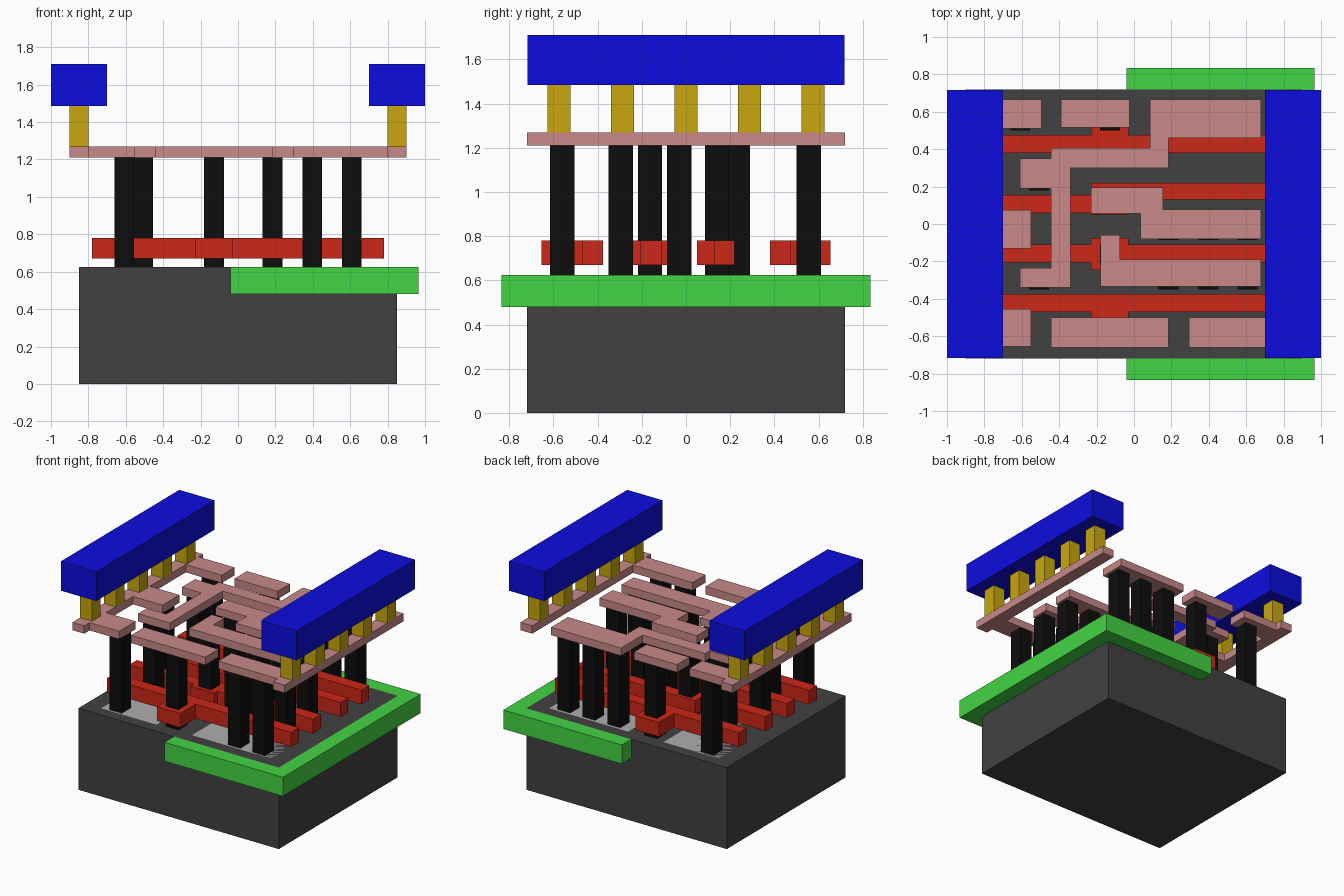
import bpy, bmesh


def material(name, rgb):
    m = bpy.data.materials.new(name)
    m.diffuse_color = (*rgb, 1)
    return m


DARK = material("dark_grey", (0.053, 0.053, 0.053))
LIGHT = material("light_grey", (0.42, 0.42, 0.42))
GREEN = material("green", (0.055, 0.66, 0.055))
RED = material("red", (0.61, 0.02, 0.009))
BLACK = material("black", (0.004, 0.004, 0.004))
PINK = material("pink", (0.58, 0.25, 0.25))
YELLOW = material("yellow", (0.58, 0.39, 0.004))
BLUE = material("blue", (0.004, 0.004, 0.74))


def prism(name, outline, z0, z1, mat):
    """Extrude an xy outline from z0 up to z1."""
    bm = bmesh.new()
    base = bm.faces.new([bm.verts.new((x, y, z0)) for x, y in outline])
    top = bmesh.ops.extrude_face_region(bm, geom=[base], use_keep_orig=True)
    for v in top["geom"]:
        if isinstance(v, bmesh.types.BMVert):
            v.co.z = z1
    bmesh.ops.recalc_face_normals(bm, faces=bm.faces)
    mesh = bpy.data.meshes.new(name)
    bm.to_mesh(mesh)
    bm.free()
    mesh.materials.append(mat)
    ob = bpy.data.objects.new(name, mesh)
    bpy.context.collection.objects.link(ob)
    return ob


def box(name, x0, x1, y0, y1, z0, z1, mat):
    return prism(name, [(x0, y0), (x1, y0), (x1, y1), (x0, y1)], z0, z1, mat)


TOP = 0.625          # substrate surface
GATE = (0.67, 0.78)  # gate layer
METAL = (1.21, 1.27) # lower metal layer

# Substrate, surrounding well and flush diffusion areas
box("substrate", -0.85, 0.85, -0.72, 0.72, 0, TOP, DARK)
prism("well", [(-0.04, -0.835), (0.965, -0.835), (0.965, 0.835), (-0.04, 0.835),
               (-0.04, 0.72), (0.85, 0.72), (0.85, -0.72), (-0.04, -0.72)],
      0.48, TOP, GREEN)
box("left_diffusion", -0.72, -0.25, -0.63, 0.63, TOP - 0.02, TOP, LIGHT)
box("right_diffusion", 0.05, 0.72, -0.63, 0.63, TOP - 0.02, TOP, LIGHT)


# Gate bars: left run, widened contact pad, right run
def gate(name, left, pad, right):
    (l0, l1), (p0, p1), (r0, r1) = left, pad, right
    pts = [(-0.78, l0), (-0.23, l0), (-0.23, p0), (-0.03, p0), (-0.03, r0), (0.78, r0),
           (0.78, r1), (-0.03, r1), (-0.03, p1), (-0.23, p1), (-0.23, l1), (-0.78, l1)]
    clean = [p for i, p in enumerate(pts) if p != pts[i - 1]]
    prism(name, clean, *GATE, RED)


gate("gate_1", (-0.47, -0.375), (-0.655, -0.375), (-0.47, -0.375))
gate("gate_2", (-0.205, -0.11), (-0.245, -0.075), (-0.205, -0.11))
gate("gate_3", (0.06, 0.155), (0.05, 0.22), (0.13, 0.22))
gate("gate_4", (0.38, 0.475), (0.38, 0.655), (0.38, 0.475))

# Contact columns
contacts = [(-0.608, y) for y in (-0.56, -0.03, 0.555)]
contacts += [(-0.508, y) for y in (-0.295, 0.235)]
contacts += [(-0.128, y) for y in (-0.56, -0.163, 0.14, 0.555)]
contacts += [(x, y) for x in (0.184, 0.397, 0.608) for y in (-0.295, -0.03, 0.555)]
contacts += [(0.397, -0.56), (0.608, -0.56)]
for i, (x, y) in enumerate(contacts, 1):
    box(f"contact_{i}", x - 0.053, x + 0.053, y - 0.055, y + 0.055, TOP, METAL[0], BLACK)

# Lower metal traces
traces = {
    "left_rail": [(-0.9, -0.72), (-0.8, -0.72), (-0.8, -0.655), (-0.55, -0.655),
                  (-0.55, -0.455), (-0.8, -0.455), (-0.8, -0.13), (-0.55, -0.13),
                  (-0.55, 0.075), (-0.8, 0.075), (-0.8, 0.51), (-0.495, 0.51),
                  (-0.495, 0.665), (-0.8, 0.665), (-0.8, 0.72), (-0.9, 0.72)],
    "right_rail": [(0.295, -0.66), (0.8, -0.66), (0.8, -0.72), (0.9, -0.72),
                   (0.9, 0.72), (0.8, 0.72), (0.8, -0.5), (0.295, -0.5)],
    "output_trace": [(0.085, 0.665), (0.085, 0.405), (-0.445, 0.405), (-0.445, 0.35),
                     (-0.61, 0.35), (-0.61, 0.19), (-0.445, 0.19), (-0.445, -0.235),
                     (-0.61, -0.235), (-0.61, -0.34), (-0.34, -0.34), (-0.34, 0.3),
                     (0.185, 0.3), (0.185, 0.46), (0.68, 0.46), (0.68, 0.665)],
    "middle_trace": [(-0.23, 0.055), (0.035, 0.055), (0.035, -0.08), (0.68, -0.08),
                     (0.68, 0.078), (0.155, 0.078), (0.155, 0.195), (-0.23, 0.195)],
    "lower_trace": [(-0.18, -0.335), (0.68, -0.335), (0.68, -0.19), (-0.075, -0.19),
                    (-0.075, -0.06), (-0.18, -0.06)],
}
for name, outline in traces.items():
    prism(name, outline, *METAL, PINK)
box("back_trace", -0.39, -0.025, 0.515, 0.665, *METAL, PINK)
box("front_trace", -0.445, 0.185, -0.66, -0.5, *METAL, PINK)

# Vias and upper power bars on both sides
for side, s in (("left", -1), ("right", 1)):
    cx = 0.85 * s
    for i in range(5):
        y = (i - 2) * 0.287
        box(f"{side}_via_{i + 1}", cx - 0.051, cx + 0.051, y - 0.052, y + 0.052,
            METAL[1], 1.485, YELLOW)
    box(f"{side}_power_bar", cx - 0.15, cx + 0.15, -0.717, 0.717, 1.485, 1.71, BLUE)
